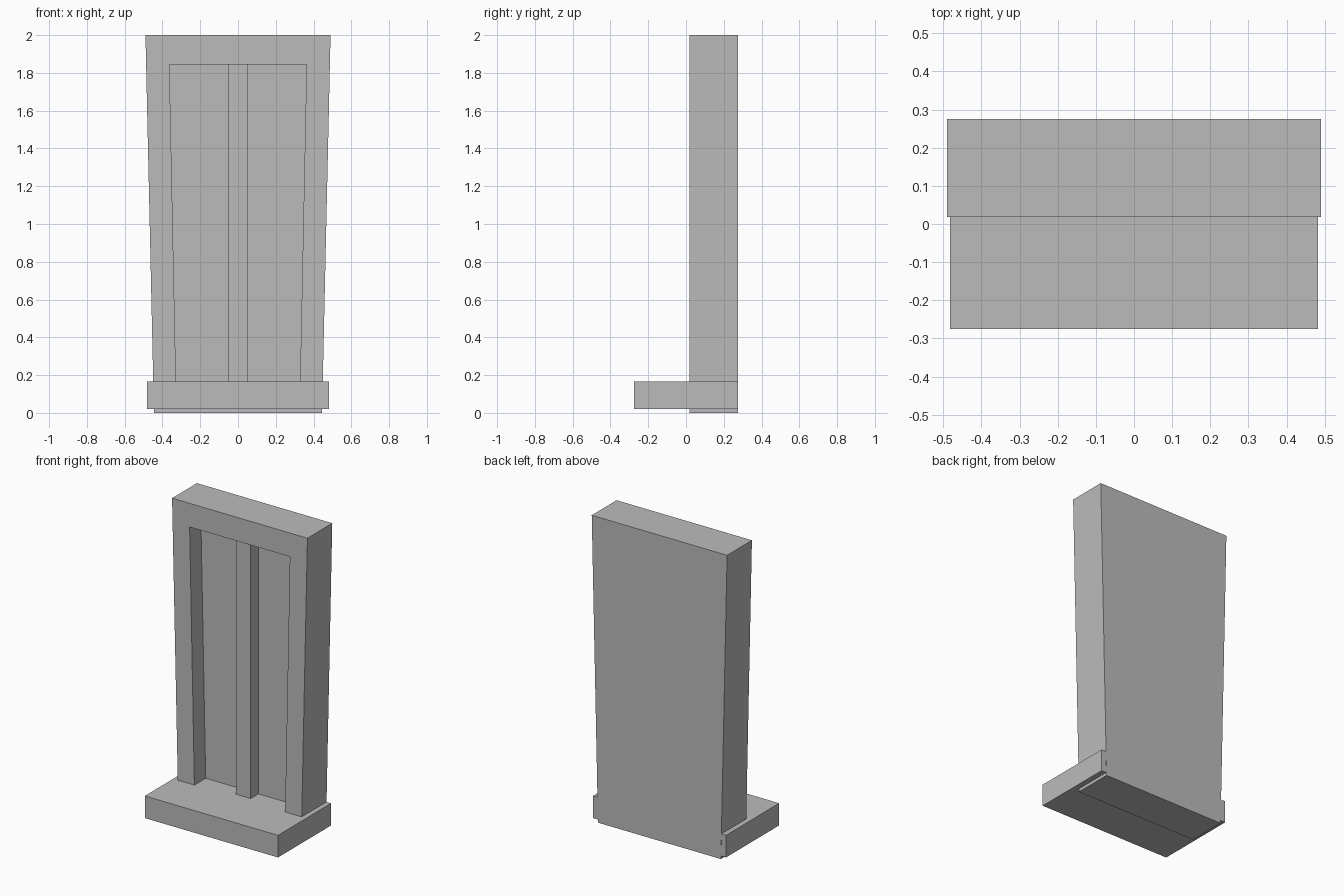
import bpy
import bmesh

default = bpy.data.objects.get("Cube")
if default:
    bpy.data.objects.remove(default, do_unlink=True)

grey = bpy.data.materials.new("plain grey")
grey.use_nodes = True
grey.diffuse_color = (0.5, 0.5, 0.5, 1)
grey.node_tree.nodes["Principled BSDF"].inputs["Base Color"].default_value = (0.5, 0.5, 0.5, 1)


def finish(bm, name):
    bmesh.ops.recalc_face_normals(bm, faces=bm.faces[:])
    mesh = bpy.data.meshes.new(name)
    bm.to_mesh(mesh)
    bm.free()
    mesh.materials.append(grey)
    obj = bpy.data.objects.new(name, mesh)
    bpy.context.collection.objects.link(obj)
    return obj


def tapered_box(half_bottom, half_top, y0, y1, z0, z1):
    """Box centred on x = 0 whose half width changes with height."""
    bm = bmesh.new()
    bmesh.ops.create_cube(bm, size=2)
    for v in bm.verts:
        half = half_top if v.co.z > 0 else half_bottom
        v.co = (v.co.x * half, y1 if v.co.y > 0 else y0, z1 if v.co.z > 0 else z0)
    return bm


BACK, FRONT, PANEL = 0.275, 0.018, 0.135
SILL, LINTEL = 0.14, 1.845

# Door frame: flared slab with a recess sunk into the front face
bm = tapered_box(0.445, 0.49, FRONT, BACK, 0, 2)
bm.normal_update()
front = min(bm.faces, key=lambda f: f.calc_center_median().y)
bmesh.ops.inset_region(bm, faces=[front], thickness=0.1)
middle = 1.0
for v in front.verts:
    top = v.co.z > middle
    half = 0.363 if top else 0.328
    v.co = (half if v.co.x > 0 else -half, FRONT, LINTEL if top else SILL)
recess = bmesh.ops.extrude_discrete_faces(bm, faces=[front])["faces"][0]
for v in recess.verts:
    v.co.y = PANEL
finish(bm, "door_frame")

# Central post between the two panels
finish(tapered_box(0.053, 0.053, 0.055, PANEL + 0.01, SILL, LINTEL), "centre_post")

# Door step
finish(tapered_box(0.482, 0.482, -0.275, 0.274, 0.02, 0.165), "door_step")
